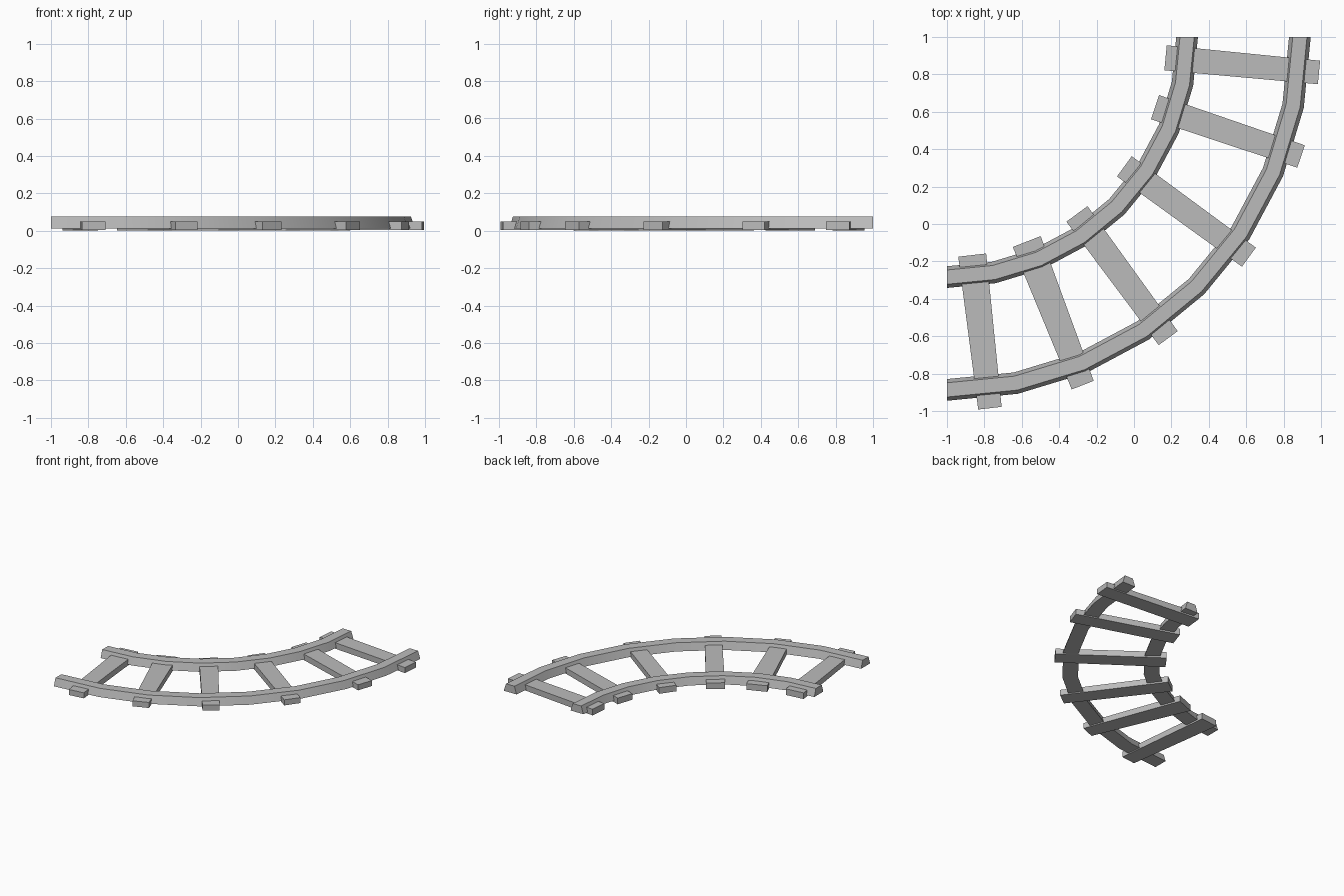
import bpy
import bmesh
from math import sin, cos, radians

cube = bpy.data.objects.get("Cube")
if cube:
    bpy.data.objects.remove(cube)

# One plain grey for the whole track
grey = bpy.data.materials.new("plain_grey")
grey.use_nodes = True
COLOUR = (0.5, 0.5, 0.5, 1)
grey.diffuse_color = COLOUR
grey.node_tree.nodes["Principled BSDF"].inputs["Base Color"].default_value = COLOUR


def polar(radius, degrees, z, side=0):
    """Point around the bend's centre, shifted sideways along the bend."""
    a = radians(degrees)
    return (-1 + radius * sin(a) + side * cos(a),
            1 - radius * cos(a) + side * sin(a), z)


def sweep(name, rings, smooth=False):
    """Skin a row of equal cross-sections and cap both ends."""
    bm = bmesh.new()
    loops = [[bm.verts.new(p) for p in ring] for ring in rings]
    for a, b in zip(loops, loops[1:]):
        for i in range(len(a)):
            j = (i + 1) % len(a)
            bm.faces.new((a[i], a[j], b[j], b[i]))
    bm.faces.new(loops[0])
    bm.faces.new(loops[-1])
    bmesh.ops.recalc_face_normals(bm, faces=bm.faces)
    mesh = bpy.data.meshes.new(name)
    bm.to_mesh(mesh)
    bm.free()
    mesh.materials.append(grey)
    obj = bpy.data.objects.new(name, mesh)
    bpy.context.collection.objects.link(obj)
    if smooth:
        bpy.ops.object.select_all(action="DESELECT")
        obj.select_set(True)
        bpy.context.view_layer.objects.active = obj
        bpy.ops.object.shade_smooth_by_angle(angle=radians(30))


# Rails: sloped-side profile swept through a quarter turn
SEGMENTS = 8
PROFILE = [(-0.058, 0.013), (0.058, 0.013), (0.038, 0.075), (-0.038, 0.075)]
for name, radius in (("inner_rail", 1.284), ("outer_rail", 1.887)):
    sweep(name, [[polar(radius + r, 90 * s / SEGMENTS, z) for r, z in PROFILE]
                 for s in range(SEGMENTS + 1)], smooth=True)

# Sleepers: radial planks, a little wider and lower at the inner end
SLEEPERS = [(6.6, 0.15), (21.3, 0.16), (36.3, 0.14),
            (53.9, 0.134), (71.35, 0.136), (84.55, 0.134)]
for n, (angle, inner_width) in enumerate(SLEEPERS, 1):
    ends = []
    for radius, width, low in ((1.174, inner_width, 0), (1.998, 0.126, 0.005)):
        ends.append([polar(radius, angle, z, s * width / 2)
                     for s, z in ((-1, low), (1, low), (1, 0.05), (-1, 0.05))])
    sweep(f"sleeper_{n}", ends)
